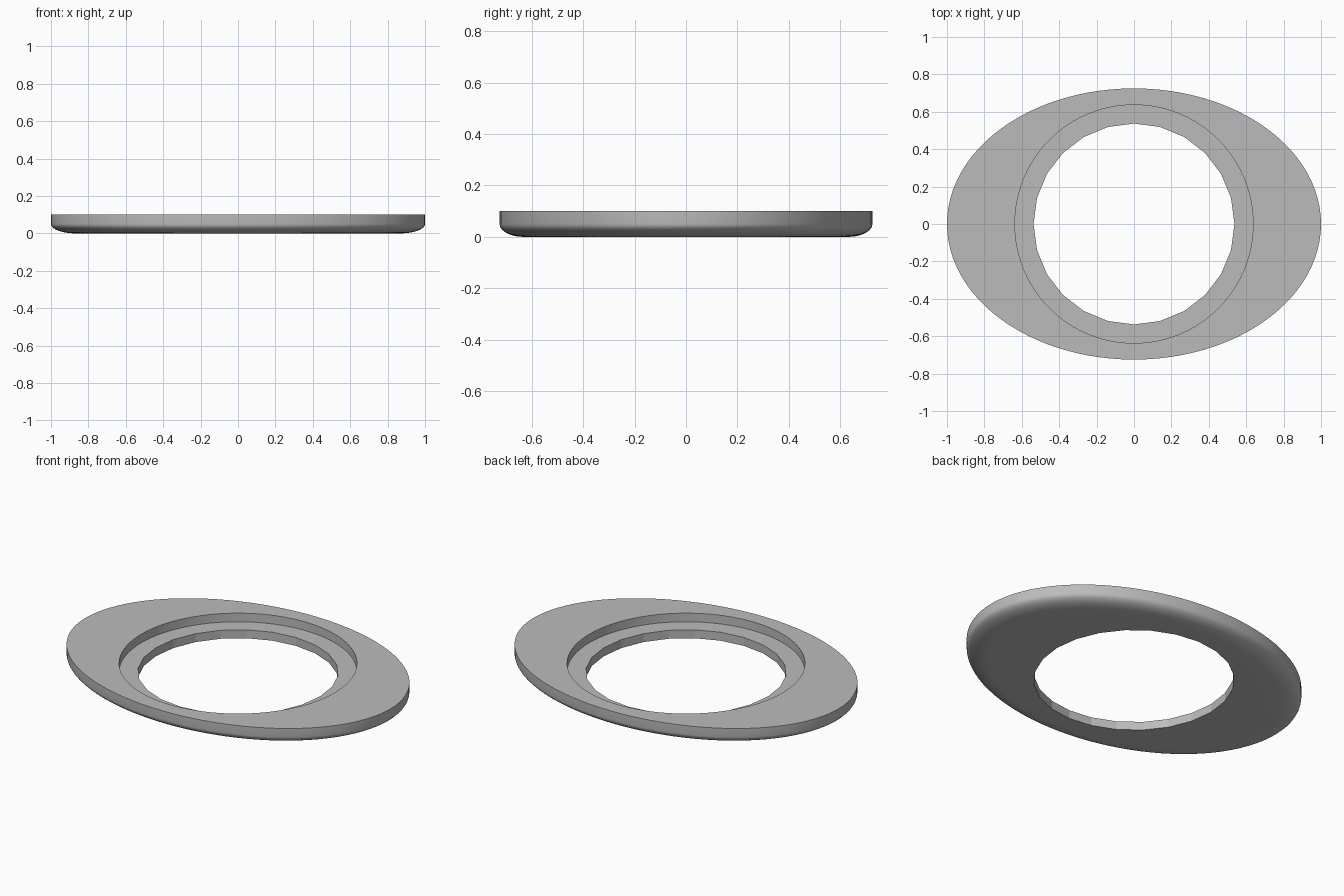
import bpy
import bmesh
from math import cos, sin, pi, radians

SEGMENTS = 96            # smooth outlines
HOLE_SIDES = 24          # the opening is visibly faceted
HALF_X, HALF_Y, HEIGHT = 1.0, 0.725, 0.101
FLOOR_Z = 0.05
RECESS_R, HOLE_R = 0.637, 0.537

if "Cube" in bpy.data.objects:
    bpy.data.objects.remove(bpy.data.objects["Cube"], do_unlink=True)

grey = bpy.data.materials.new("plain grey")
grey.use_nodes = True
colour = (0.5, 0.5, 0.5, 1)
grey.diffuse_color = colour
grey.node_tree.nodes["Principled BSDF"].inputs["Base Color"].default_value = colour

bm = bmesh.new()


def ellipse(rx, ry, z):
    angles = [2 * pi * i / SEGMENTS for i in range(SEGMENTS)]
    return [bm.verts.new((rx * cos(a), ry * sin(a), z)) for a in angles]


def polygon(radius, sides, z):
    """Straight-sided polygon, subdivided to match the smooth outlines."""
    per_side = SEGMENTS // sides
    ring = []
    for i in range(SEGMENTS):
        side, t = i // per_side, (i % per_side) / per_side
        a, b = 2 * pi * side / sides, 2 * pi * (side + 1) / sides
        ring.append(bm.verts.new((radius * (cos(a) * (1 - t) + cos(b) * t),
                                  radius * (sin(a) * (1 - t) + sin(b) * t), z)))
    return ring


def bridge(lower, upper, smooth=True):
    for i in range(SEGMENTS):
        j = (i + 1) % SEGMENTS
        face = bm.faces.new((lower[i], lower[j], upper[j], upper[i]))
        face.smooth = smooth


# Rounded underside edge, rising to the straight outer wall
rings = []
STEPS = 10
for k in range(STEPS + 1):
    a = pi / 2 * k / STEPS
    scale = 1 - 0.13 * (1 - sin(a))
    rings.append(ellipse(HALF_X * scale, HALF_Y * scale, 0.05 * (1 - cos(a))))

# Top face, round recess and its floor
rings.append(ellipse(HALF_X, HALF_Y, HEIGHT))
rings.append(ellipse(RECESS_R, RECESS_R, HEIGHT))
rings.append(ellipse(RECESS_R, RECESS_R, FLOOR_Z))

# Faceted opening
hole_top = polygon(HOLE_R, HOLE_SIDES, FLOOR_Z)
hole_bottom = polygon(HOLE_R, HOLE_SIDES, 0)
rings.append(hole_top)

for lower, upper in zip(rings, rings[1:]):
    bridge(lower, upper)
bridge(hole_top, hole_bottom, smooth=False)
bridge(hole_bottom, rings[0])

mesh = bpy.data.meshes.new("oval_bezel")
bm.to_mesh(mesh)
bm.free()
mesh.materials.append(grey)
bezel = bpy.data.objects.new("oval_bezel", mesh)
bpy.context.collection.objects.link(bezel)

# Keep rims crisp while the rounded edge stays smooth; opening stays faceted
flat = [not f.use_smooth for f in mesh.polygons]
bpy.ops.object.select_all(action="DESELECT")
bezel.select_set(True)
bpy.context.view_layer.objects.active = bezel
bpy.ops.object.shade_smooth_by_angle(angle=radians(35))
for face, is_flat in zip(mesh.polygons, flat):
    if is_flat:
        face.use_smooth = False
